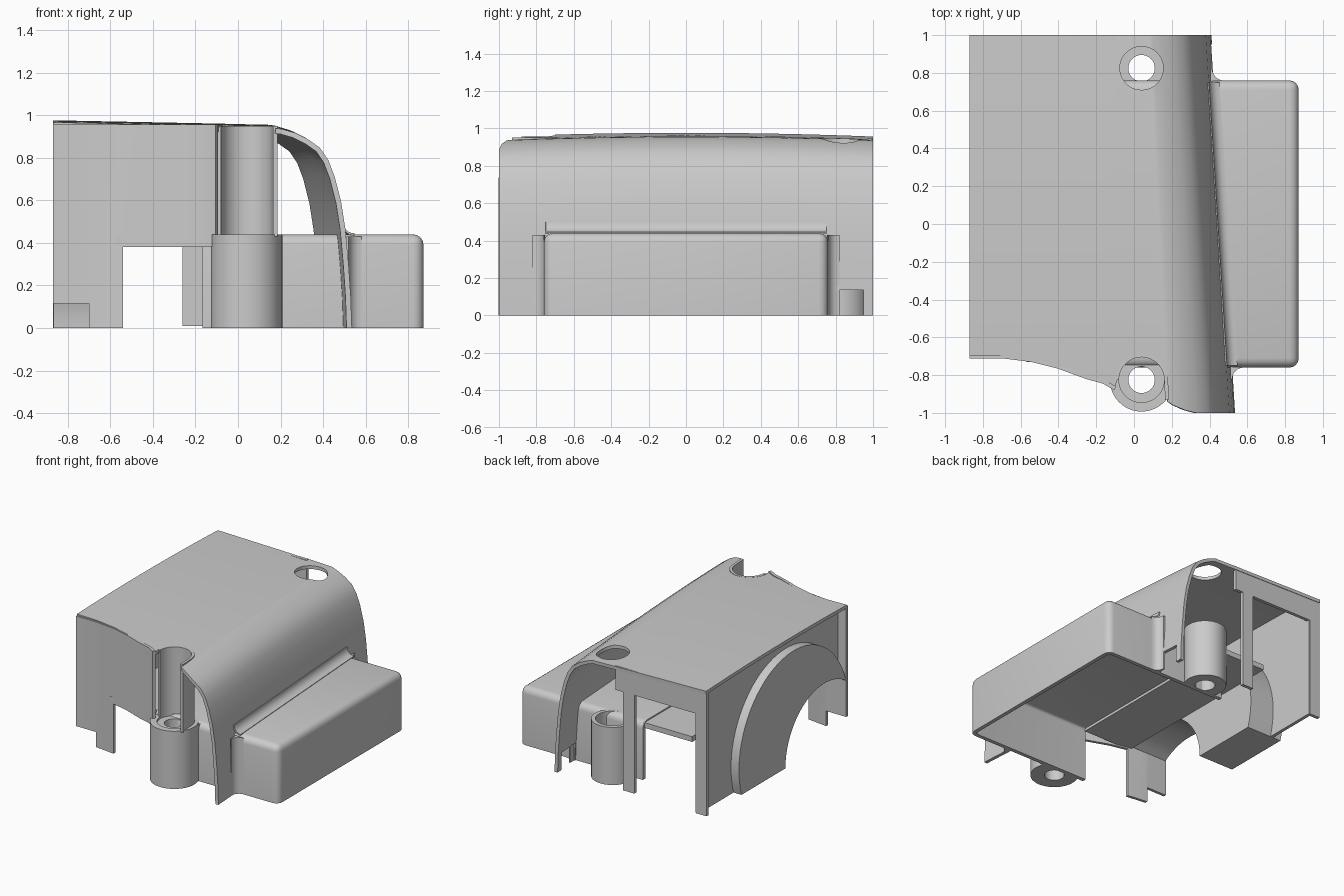
import bpy, bmesh, math
from mathutils import Matrix, Vector

cube = bpy.data.objects.get("Cube")
if cube:
    bpy.data.objects.remove(cube)

grey = bpy.data.materials.new("plain_grey")
grey.use_nodes = True
grey.diffuse_color = (0.6, 0.6, 0.6, 1)
grey.node_tree.nodes["Principled BSDF"].inputs["Base Color"].default_value = (0.6, 0.6, 0.6, 1)


def finish(name, bm):
    bmesh.ops.recalc_face_normals(bm, faces=bm.faces)
    me = bpy.data.meshes.new(name)
    bm.to_mesh(me)
    bm.free()
    ob = bpy.data.objects.new(name, me)
    bpy.context.collection.objects.link(ob)
    me.materials.append(grey)
    return ob


def select(ob):
    bpy.ops.object.select_all(action='DESELECT')
    ob.select_set(True)
    bpy.context.view_layer.objects.active = ob


def modify(ob, kind, **settings):
    m = ob.modifiers.new(kind, kind)
    for key, value in settings.items():
        setattr(m, key, value)
    select(ob)
    bpy.ops.object.modifier_apply(modifier=m.name)


def smooth(ob):
    select(ob)
    bpy.ops.object.shade_smooth_by_angle(angle=math.radians(35))


def cut(ob, cutter):
    modify(ob, 'BOOLEAN', operation='DIFFERENCE', solver='EXACT', object=cutter)
    bpy.data.objects.remove(cutter)


def box(name, x0, x1, y0, y1, z0, z1):
    bm = bmesh.new()
    bmesh.ops.create_cube(bm, size=1)
    for v in bm.verts:
        v.co = ((x0 + x1) / 2 + v.co.x * (x1 - x0),
                (y0 + y1) / 2 + v.co.y * (y1 - y0),
                (z0 + z1) / 2 + v.co.z * (z1 - z0))
    return finish(name, bm)


def cylinder(name, r, centre, length):
    bm = bmesh.new()
    bmesh.ops.create_cone(bm, cap_ends=True, segments=40, radius1=r, radius2=r, depth=length)
    bm.transform(Matrix.Translation(centre))
    return finish(name, bm)


def prism(name, outline, direction):
    """Closed flat outline pushed along a direction."""
    bm = bmesh.new()
    face = bm.faces.new([bm.verts.new(p) for p in outline])
    new = bmesh.ops.extrude_face_region(bm, geom=[face], use_keep_orig=True)["geom"]
    bmesh.ops.translate(bm, vec=Vector(direction),
                        verts=[g for g in new if isinstance(g, bmesh.types.BMVert)])
    ob = finish(name, bm)
    smooth(ob)
    return ob


def sheet(name, rows, thickness, offset=-1):
    bm = bmesh.new()
    grid = [[bm.verts.new(p) for p in row] for row in rows]
    for a, b in zip(grid, grid[1:]):
        for i in range(len(a) - 1):
            bm.faces.new((a[i], a[i + 1], b[i + 1], b[i]))
    ob = finish(name, bm)
    modify(ob, 'SOLIDIFY', thickness=thickness, offset=offset)
    return ob


def arc(cy, cz, r, start, end, n=24):
    angles = [start + (end - start) * i / n for i in range(n + 1)]
    return [(cy + r * math.cos(a), cz + r * math.sin(a)) for a in angles]


# Front outline of the deck: wavy edge, concave screw recess, then the shell
BX, BY, R = 0.04, 0.825, 0.13
wavy = [(-.87, -.70), (-.70, -.70), (-.54, -.72), (-.40, -.755), (-.25, -.81), (-.16, -.835), (-.10, -.87)]
recess = arc(BX, -BY, R, math.pi, 0, 14)
shell_profile = [(.18, -.94, .95), (.21, -.96, .947), (.27, -.985, .93), (.33, -1, .90), (.385, -1, .86),
                 (.425, -1, .80), (.455, -1, .72), (.485, -1, .60), (.505, -1, .47),
                 (.52, -1, .30), (.53, -1, .15), (.535, -1, 0)]
columns = [(x, y, .97 - .02 * (x + .87)) for x, y in wavy + recess] + shell_profile


def row(t):
    out = []
    for x, y0, z in columns:
        y = y0 + (1 - y0) * t
        shift = -.125 * (y + 1) / 2 * min(1, max(0, (x + .1) / .35))
        crown = (.006 - .02 * y * y) * min(1, z / .9)
        out.append((x + shift, y, max(0, z + crown)))
    return out


# Deck and curved side shell as one skin, with a foot notch at the back
skin = sheet("deck_and_curved_shell", [row(i / 16) for i in range(17)], .025)
cut(skin, cylinder("cutter", .115, (BX, BY, .9), .5))
cut(skin, box("cutter", .2, .8, -.74, .74, -.1, .42))
cut(skin, box("cutter", .2, .8, .77, .95, -.1, .135))
smooth(skin)

# Front wall following the wavy edge, with an opening and a corner notch
wall = sheet("front_wall", [[(x, y, z) for x, y in wavy] for z in (.0, .955)], .022, 0)
cut(wall, box("cutter", -.54, 0, -1.2, -.4, -.1, .38))
cut(wall, box("cutter", -1, -.7, -1.2, -.4, -.1, .115))
smooth(wall)
pipe = sheet("front_screw_recess", [[(x, y, z) for x, y in recess + [(.175, -.93)]]
                                    for z in (.43, .95)], .02, 0)
smooth(pipe)

# Hollow side box, open below and inwards
bm = bmesh.new()
bmesh.ops.create_cube(bm, size=1)
for v in bm.verts:
    v.co = (.352 + v.co.x * 1.04, v.co.y * 1.52, .22 + v.co.z * .44)
bmesh.ops.delete(bm, geom=[f for f in bm.faces if f.normal.z < -.5 or f.normal.x < -.5], context='FACES')
bmesh.ops.bevel(bm, geom=[e for e in bm.edges if len(e.link_faces) == 2],
                offset=.05, segments=4, profile=.5, affect='EDGES')
side_box = finish("side_box", bm)
modify(side_box, 'SOLIDIFY', thickness=.03, offset=-1)
smooth(side_box)
box("inner_shelf", -.57, -.16, -.73, .74, .39, .43)

# Concave fillets where the box meets the shell, at both ends and along the top
for name, s, x in (("front", -1, .52), ("back", 1, .415)):
    curve = [(px, s * py, 0) for px, py in arc(x + .06, .82, .06, math.pi, math.pi * 1.5, 6)]
    prism(name + "_box_fillet", curve + [(x - .01, s * .755, 0), (x - .01, s * .82, 0)], (0, 0, .43))
top_fillet = sheet("top_box_fillet", [[(x + px, y, z) for px, z in arc(.06, .50, .06, math.pi, math.pi * 1.5, 6)]
                                      for x, y in ((.487, -.75), (.392, .75))], .01, 0)
smooth(top_fillet)

# Screw bosses on the outside of the box end walls, the back one with a deep pocket
for name, s, r, floor in (("front_boss", -1, .168, .425), ("back_boss", 1, .15, .25)):
    boss = cylinder(name, r, (BX, s * BY, .22), .44)
    cut(boss, cylinder("cutter", .07, (BX, s * BY, .2), 1))
    cut(boss, cylinder("cutter", .12, (BX, s * BY, floor + .2), .4))
    cut(boss, box("cutter", -1, 1, min(0, s * .745), max(0, s * .745), -1, .415))
    smooth(boss)
box("front_boss_web", .17, .20, -.86, -.74, .0, .43)

# Back wall: top strip, corner leg and hanging strip
box("back_top_strip", -.87, -.10, .97, .995, .76, .945)
box("back_corner_leg", -.87, -.78, .97, .995, .0, .80)
box("back_hanging_strip", -.26, -.165, .97, .995, .01, .80)

# Wheel side: recessed wall and a raised drum, both with the round cut-out
CY, CR = -.43, .47
AY, AZ, AR = -.06, .20, .66
FRONT = -.69
cut_end = math.acos((FRONT - CY) / CR)
wheel_gap = arc(CY, 0, CR, cut_end, 0)
prism("wheel_side_wall", [(-.80, y, z) for y, z in
                          wheel_gap + [(.99, 0), (.99, .95), (FRONT, .95)]], (.025, 0, 0))
drum_edge = arc(AY, AZ, AR, -math.asin(AZ / AR), math.acos((FRONT - AY) / AR) if AY - FRONT < AR else math.pi * .96, 36)
prism("wheel_drum", [(-.867, y, z) for y, z in wheel_gap + drum_edge], (.297, 0, 0))
